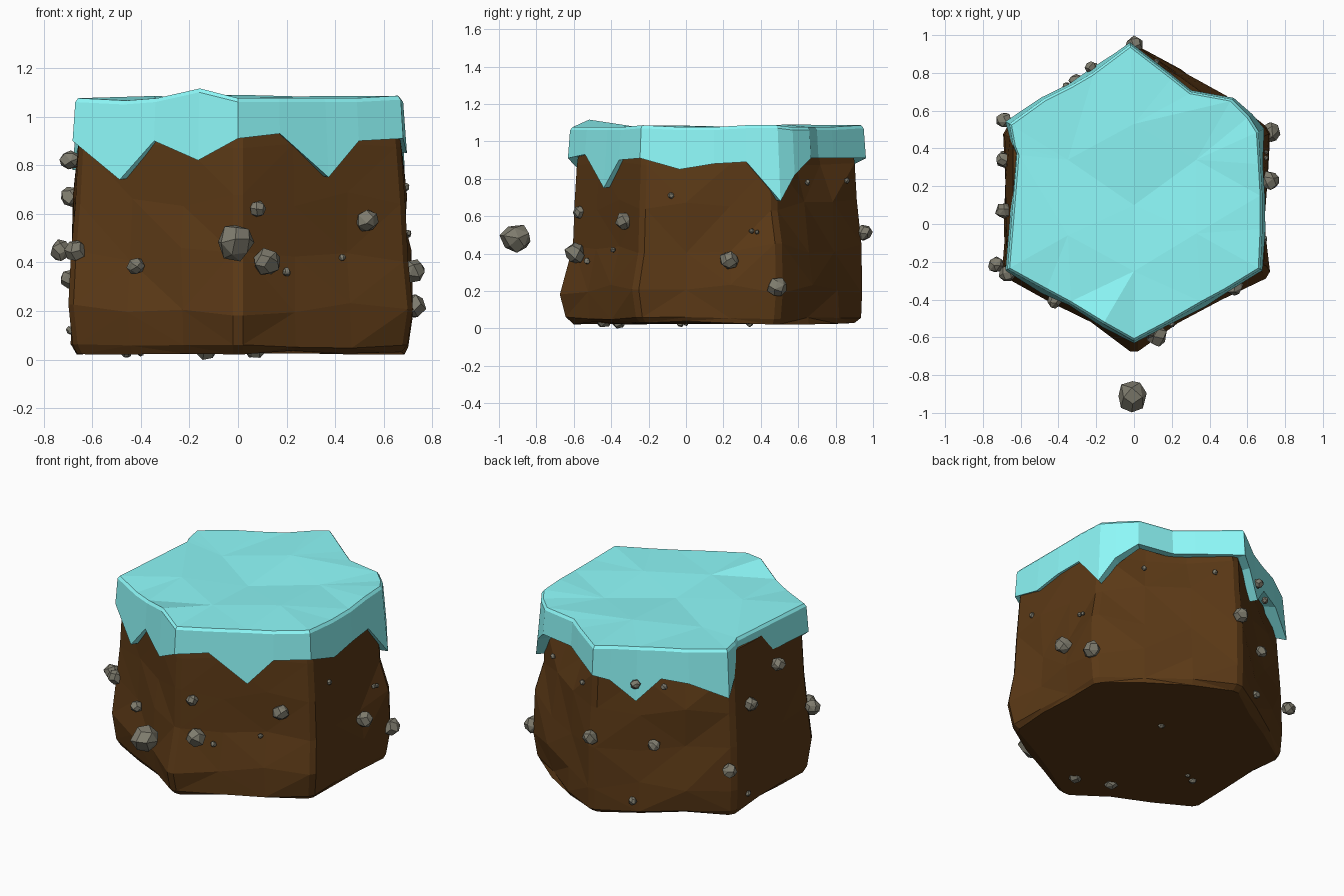
import bpy, bmesh, random
from math import sqrt, pi, cos, sin
from mathutils import Vector, Euler

if "Cube" in bpy.data.objects:
    bpy.data.objects.remove(bpy.data.objects["Cube"])

random.seed(7)
CY = 0.14  # y of the block's middle


def material(name, rgb):
    m = bpy.data.materials.new(name)
    m.diffuse_color = (*rgb, 1)
    m.use_nodes = True
    m.node_tree.nodes["Principled BSDF"].inputs["Base Color"].default_value = m.diffuse_color
    return m


ICE = material("ice", (0.27, 0.95, 0.95))
SOIL = material("soil", (0.105, 0.041, 0.008))
STONE = material("stone", (0.21, 0.2, 0.155))


def finish(bm, name, mat):
    bmesh.ops.recalc_face_normals(bm, faces=bm.faces)
    me = bpy.data.meshes.new(name)
    bm.to_mesh(me)
    bm.free()
    me.materials.append(mat)
    ob = bpy.data.objects.new(name, me)
    bpy.context.collection.objects.link(ob)
    return ob


def loft(bm, rings):
    vs = [[bm.verts.new(p) for p in r] for r in rings]
    n = len(vs[0])
    for a, b in zip(vs, vs[1:]):
        for i in range(n):
            j = (i + 1) % n
            bm.faces.new((a[i], a[j], b[j], b[i]))
    return vs


def scaled(x, y, s):
    return x * s, CY + (y - CY) * s


# soil block: rough hexagon with chamfered corners
corners = [Vector(c) for c in [(0, -.67), (.71, -.265), (.715, .5), (0, .96), (-.695, .5), (-.695, -.265)]]
outline = []
for i, a in enumerate(corners):
    b = corners[(i + 1) % 6]
    outline += [a.lerp(b, t) for t in (.03, .34, .66, .97)]
# height, width factor, front depth factor
levels = [(.03, .955, .97), (.055, .985, .99), (.21, 1.0, 1.02), (.43, .985, .94),
          (.66, .97, .94), (.88, .945, .95), (1.02, .92, .95)]
rings = []
for li, (z, s, f) in enumerate(levels):
    ring = []
    bumps = [random.uniform(-.02, .02) if li < 5 else 0 for _ in range(6)]
    lifts = [random.uniform(-.03, .03) if 1 < li < 5 else random.uniform(-.01, .01) for _ in range(6)]
    for i, p in enumerate(outline):
        side, part = divmod(i, 4)
        inside = part in (1, 2)
        c = (side + (part == 3)) % 6            # nearest corner
        k = s + (random.uniform(-.035, .015) if inside and li < 5 else bumps[c] * .7)
        if inside and side in (2, 3):           # back sides: fuller below, tucked under the ice
            k += (.035 if li < 5 else -.05) if side == 2 else (.01 if li < 5 else -.02)
        if c == 2 and li > 3:
            k -= .025
        x, y = scaled(p.x, p.y, k)
        dz = (random.uniform(-.03, .03) if 1 < li < 5 else random.uniform(-.01, .01)) if inside else lifts[c]
        ring.append((x, y * f if y < 0 else y, z + dz))
    rings.append(ring)
bm = bmesh.new()
vs = loft(bm, rings)
bm.faces.new(vs[0])
bm.faces.new(vs[-1])
quads = [f for f in bm.faces if len(f.verts) == 4]
bmesh.ops.triangulate(bm, faces=quads)
finish(bm, "soil_block", SOIL)

# ice cap: x, y, drip height, rim height
rim = [(0, -.62, .91, 1.06), (.17, -.53, .93, 1.06), (.36, -.42, .75, 1.06),
       (.49, -.35, .9, 1.06), (.67, -.24, .91, 1.07), (.68, -.03, .85, 1.06),
       (.68, .15, .88, 1.06), (.67, .32, .89, 1.07), (.66, .49, .68, 1.07),
       (.61, .57, .82, 1.06), (.52, .66, .91, 1.06), (.3, .7, .91, 1.06),
       (.2, .78, .91, 1.06), (-.02, .95, .91, 1.07), (-.1, .89, .88, 1.07),
       (-.22, .8, .75, 1.06), (-.34, .73, .89, 1.06), (-.48, .66, .87, 1.06),
       (-.66, .53, .78, 1.06), (-.64, .42, .91, 1.06), (-.62, .37, .92, 1.06),
       (-.65, 0, .9, 1.06), (-.67, -.24, .9, 1.06), (-.47, -.35, .74, 1.05),
       (-.34, -.42, .9, 1.06), (-.16, -.53, .82, 1.1)]
skirt = lambda zb: 1.015 + max(0, .91 - zb) * .13
bm = bmesh.new()
vs = loft(bm, [
    [(*scaled(x, y, .92), zb + .01) for x, y, zb, zt in rim],
    [(*scaled(x, y, skirt(zb)), zb) for x, y, zb, zt in rim],
    [(*scaled(x, y, 1.0), zt) for x, y, zb, zt in rim],
    [(*scaled(x, y, .982), zt + .016) for x, y, zb, zt in rim]])
# gently faceted top
inner = [bm.verts.new(p) for p in [(0, -.25, 1.075), (.33, -.05, 1.085), (.33, .34, 1.065),
                                   (0, .53, 1.09), (-.35, .34, 1.065), (-.35, -.06, 1.085)]]
mid = bm.verts.new((0, .1, 1.06))
starts = [0, 4, 8, 13, 18, 22, 26]      # rim corner nearest each inner point
top = vs[3]
for i in range(6):
    j = (i + 1) % 6
    bm.faces.new((mid, inner[i], inner[j]))
    a, b = starts[i], starts[i + 1]
    m = (a + b) // 2
    for k in range(a, b):
        bm.faces.new((inner[i if k < m else j], top[k], top[(k + 1) % 26]))
    bm.faces.new((inner[i], top[m], inner[j]))
finish(bm, "ice_cap", ICE)


# stones: hull of evenly spread, jittered points on a ball
def stone(name, x, y, z, r):
    bm = bmesh.new()
    rot = Euler([random.uniform(0, 6) for _ in range(3)]).to_matrix()
    n = 18
    for i in range(n):
        h = 1 - 2 * (i + .5) / n
        w, a = sqrt(1 - h * h), i * pi * (3 - sqrt(5))
        p = rot @ Vector((w * cos(a), w * sin(a), h * 1.08)) * r * random.uniform(.9, 1.1)
        bm.verts.new(p + Vector((x, y, z)))
    hull = bmesh.ops.convex_hull(bm, input=bm.verts)
    bmesh.ops.delete(bm, geom=[v for v in bm.verts if not v.link_faces], context='VERTS')
    bmesh.ops.dissolve_limit(bm, angle_limit=.35, verts=bm.verts, edges=bm.edges)
    finish(bm, name, STONE)


front = [(-.01, -.91, .48, .078), (.12, -.59, .4, .057), (.08, -.57, .62, .034),
         (.53, -.33, .57, .047), (-.42, -.41, .385, .036), (.2, -.53, .36, .018),
         (.43, -.39, .42, .015)]
right = [(.72, .23, .365, .052), (.725, .49, .22, .052), (.69, -.08, .71, .018),
         (.7, .35, .52, .014), (.7, .38, .515, .012)]
back = [(0, .95, .51, .045), (.47, .65, .78, .016), (.12, .86, .79, .016),
        (-.31, .76, .47, .035), (-.23, .83, .86, .03), (-.36, .73, .84, .02),
        (-.21, .83, .12, .025)]
left = [(-.69, .07, .82, .042), (-.69, .34, .67, .042), (-.69, .55, .33, .042),
        (-.73, -.215, .45, .043), (-.67, -.26, .45, .045), (-.69, .37, .12, .018)]
under = [(.07, -.44, .046, .046), (-.13, -.36, .046, .046), (-.46, -.03, .028, .022),
         (-.4, 0, .028, .015), (.08, .34, .03, .022)]
for side, group in dict(front=front, right=right, back=back, left=left, under=under).items():
    for i, s in enumerate(group):
        stone(f"{side}_stone_{i + 1}", *s)
